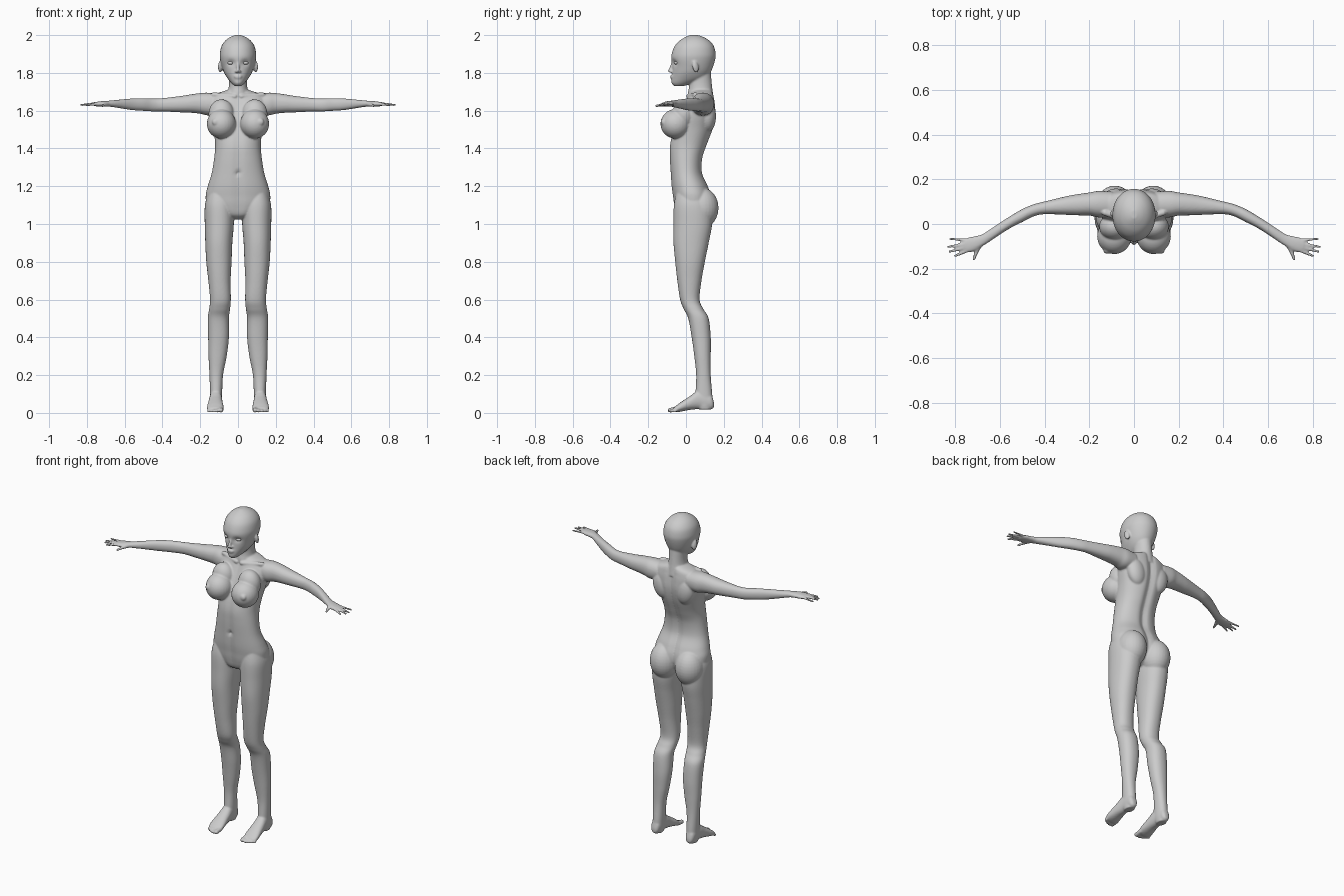
import bpy, bmesh, math
from mathutils import Vector, Matrix

bm = bmesh.new()


def spline(rows, sub=6):
    """Catmull-Rom through the section rows."""
    out = []
    for i in range(len(rows) - 1):
        p = [rows[max(0, min(len(rows) - 1, i + k))] for k in (-1, 0, 1, 2)]
        for s in range(sub):
            t = s / sub
            out.append([0.5 * (2 * b + (c - a) * t + (2 * a - 5 * b + 4 * c - d) * t * t
                               + (3 * b - a - 3 * c + d) * t ** 3) for a, b, c, d in zip(*p)])
    return out + [list(rows[-1])]


def loft(axis, rows, power=2.2, n=40, shape=None):
    """Skin sections (t, a0, a1, b0, b1): extents in the two other axes."""
    rings = []
    for t, a0, a1, b0, b1 in spline(rows):
        ring = []
        for k in range(n):
            c, s = math.cos(2 * math.pi * k / n), math.sin(2 * math.pi * k / n)
            a = (a0 + a1) / 2 + (a1 - a0) / 2 * math.copysign(abs(c) ** (2 / power), c)
            b = (b0 + b1) / 2 + (b1 - b0) / 2 * math.copysign(abs(s) ** (2 / power), s)
            co = Vector({'x': (t, a, b), 'y': (a, t, b), 'z': (a, b, t)}[axis])
            if shape:
                shape(co, (b0 + b1) / 2)
            ring.append(bm.verts.new(co))
        rings.append(ring)
    for r, q in zip(rings, rings[1:]):
        for k in range(n):
            bm.faces.new((r[k], r[(k + 1) % n], q[(k + 1) % n], q[k]))
    bm.faces.new(rings[0])
    bm.faces.new(rings[-1])


def ball(c, r, rot=Matrix()):
    m = Matrix.Translation(c) @ rot @ Matrix.Diagonal((*r, 1))
    bmesh.ops.create_uvsphere(bm, u_segments=28, v_segments=18, radius=1, matrix=m)


def digit(p, q, r0, r1, n=9):
    p, q = Vector(p), Vector(q)
    for i in range(n):
        r = r0 + (r1 - r0) * i / (n - 1)
        bmesh.ops.create_icosphere(bm, subdivisions=2, radius=r,
                                   matrix=Matrix.Translation(p.lerp(q, i / (n - 1))))


# leg
loft('z', [(1.17, .04, .155, -.05, .09), (1.1, .022, .175, -.064, .13),
           (1.0, .022, .176, -.066, .138), (.9, .03, .173, -.066, .12),
           (.8, .034, .168, -.057, .10), (.7, .039, .157, -.046, .082),
           (.6, .038, .148, -.031, .072), (.55, .042, .153, -.012, .092),
           (.5, .048, .16, .012, .12), (.4, .048, .158, .03, .131),
           (.3, .06, .156, .044, .131), (.2, .079, .151, .054, .131),
           (.1, .084, .148, .05, .139), (.05, .086, .147, .05, .142),
           (.018, .093, .142, .07, .13)])
# foot and toes
loft('y', [(.148, .105, .13, .03, .055), (.13, .091, .145, .018, .1),
           (.07, .085, .15, .02, .12), (.02, .081, .157, .016, .088),
           (-.03, .076, .164, .006, .055), (-.055, .079, .162, .004, .036),
           (-.066, .09, .15, .01, .028)])
for i in range(5):
    x = (.089, .109, .126, .141, .155)[i]
    tip = (-.084, -.086, -.08, -.071, -.06)[i]
    r = .0135 if i == 0 else .0098 - .0004 * i
    digit((x, -.045, .02), (x + .001, tip, r + .001), r, r)
# buttock
ball((.086, .082, 1.085), (.084, .09, .108))
# arm, wrist and palm
loft('x', [(.10, .03, .145, 1.58, 1.69), (.16, .03, .148, 1.575, 1.695),
           (.2, .038, .141, 1.584, 1.693), (.25, .039, .134, 1.589, 1.686),
           (.3, .041, .125, 1.591, 1.678), (.4, .044, .101, 1.596, 1.666),
           (.45, .034, .088, 1.596, 1.664), (.5, .009, .067, 1.599, 1.666),
           (.55, -.016, .038, 1.602, 1.665), (.6, -.047, .006, 1.609, 1.661),
           (.65, -.081, -.027, 1.617, 1.656), (.68, -.1, -.046, 1.621, 1.653),
           (.71, -.119, -.054, 1.621, 1.651), (.74, -.127, -.06, 1.622, 1.648),
           (.762, -.12, -.07, 1.625, 1.645)])
# fingers and thumb
digit((.742, -.117, 1.636), (.802, -.143, 1.629), .0095, .0065)
digit((.75, -.104, 1.637), (.826, -.124, 1.63), .0095, .0065)
digit((.752, -.09, 1.637), (.831, -.102, 1.631), .0095, .0065)
digit((.745, -.073, 1.636), (.823, -.067, 1.632), .0088, .006)
digit((.69, -.09, 1.634), (.706, -.125, 1.63), .013, .0095)
digit((.706, -.125, 1.63), (.718, -.158, 1.626), .0095, .007)
# breast
ball((.088, -.055, 1.53), (.077, .08, .078))
ball((.088, -.012, 1.58), (.068, .06, .08))
ball((.118, -.118, 1.54), (.02, .016, .02))
# shoulder blade and collar bone
ball((.08, .115, 1.57), (.058, .044, .085), Matrix.Rotation(.2, 4, 'Y'))
digit((.018, .012, 1.676), (.13, .05, 1.684), .012, .014, 12)
# ear
ball((.094, .05, 1.833), (.011, .017, .031), Matrix.Rotation(.2, 4, 'X') @ Matrix.Rotation(.4, 4, 'Z'))

# other side
dup = bmesh.ops.duplicate(bm, geom=bm.verts[:] + bm.edges[:] + bm.faces[:])
for v in dup['geom']:
    if isinstance(v, bmesh.types.BMVert):
        v.co.x *= -1


# trunk, with spine groove and midline
def torso_shape(co, mid):
    g = math.exp(-(co.x / .022) ** 2)
    if co.y > mid:
        co.y -= .014 * g
    else:
        co.y += .006 * g + .012 * math.exp(-(co.x ** 2 + (co.z - 1.27) ** 2) / .00015)


loft('z', [(z, -w, w, f, b) for z, w, f, b in (
    (1.025, .025, -.02, .06), (1.05, .09, -.05, .11), (1.1, .16, -.064, .135),
    (1.15, .171, -.071, .135), (1.2, .16, -.078, .118), (1.27, .139, -.083, .088),
    (1.35, .126, -.088, .09), (1.42, .121, -.087, .114), (1.5, .13, -.068, .144),
    (1.57, .147, -.04, .158), (1.63, .158, -.012, .156), (1.67, .145, .006, .15),
    (1.69, .115, .018, .146), (1.705, .07, .028, .14), (1.715, .04, .04, .13))],
    shape=torso_shape, n=64)
# neck
loft('z', [(z, -w, w, f, b) for z, w, f, b in (
    (1.65, .075, .015, .148), (1.69, .06, .01, .143), (1.72, .05, .015, .139),
    (1.76, .047, .018, .135), (1.82, .05, .02, .13))], 2)


# head, with eye sockets pressed in
def head_shape(co, mid):
    if co.y < mid:
        d = ((abs(co.x) - .038) / .02) ** 2 + ((co.z - 1.853) / .016) ** 2
        co.y += .013 * math.exp(-d)


loft('z', [(z, -w, w, f, b) for z, w, f, b in (
    (1.73, .016, -.062, -.015), (1.745, .034, -.076, .04), (1.77, .055, -.077, .105),
    (1.8, .073, -.073, .128), (1.83, .084, -.072, .142), (1.87, .094, -.078, .154),
    (1.9, .096, -.076, .157), (1.94, .088, -.061, .148), (1.97, .068, -.035, .125),
    (1.99, .041, -.002, .092), (2.001, .012, .025, .06))], 2.05, 64, head_shape)
# nose and lips
digit((0, -.072, 1.85), (0, -.086, 1.81), .007, .0095)
for s in (-1, 1):
    ball((s * .009, -.078, 1.807), (.008, .009, .007))
ball((0, -.075, 1.783), (.022, .009, .005))
ball((0, -.074, 1.774), (.019, .009, .006))

bmesh.ops.recalc_face_normals(bm, faces=bm.faces[:])
mesh = bpy.data.meshes.new("body")
bm.to_mesh(mesh)
bm.free()
body = bpy.data.objects.new("body", mesh)
bpy.context.collection.objects.link(body)
# fuse all parts into one smooth skin
fuse = body.modifiers.new("fuse", 'REMESH')
fuse.mode = 'VOXEL'
fuse.voxel_size = .005
fuse.use_smooth_shade = True
relax = body.modifiers.new("relax", 'SMOOTH')
relax.factor = .5
relax.iterations = 4

# eyes
for name, s in (("eye_left", 1), ("eye_right", -1)):
    bpy.ops.mesh.primitive_uv_sphere_add(segments=24, ring_count=16, radius=1,
                                         location=(s * .038, -.05, 1.853))
    eye = bpy.context.object
    eye.name = name
    eye.scale = (.017, .013, .01)
    bpy.ops.object.shade_smooth()
